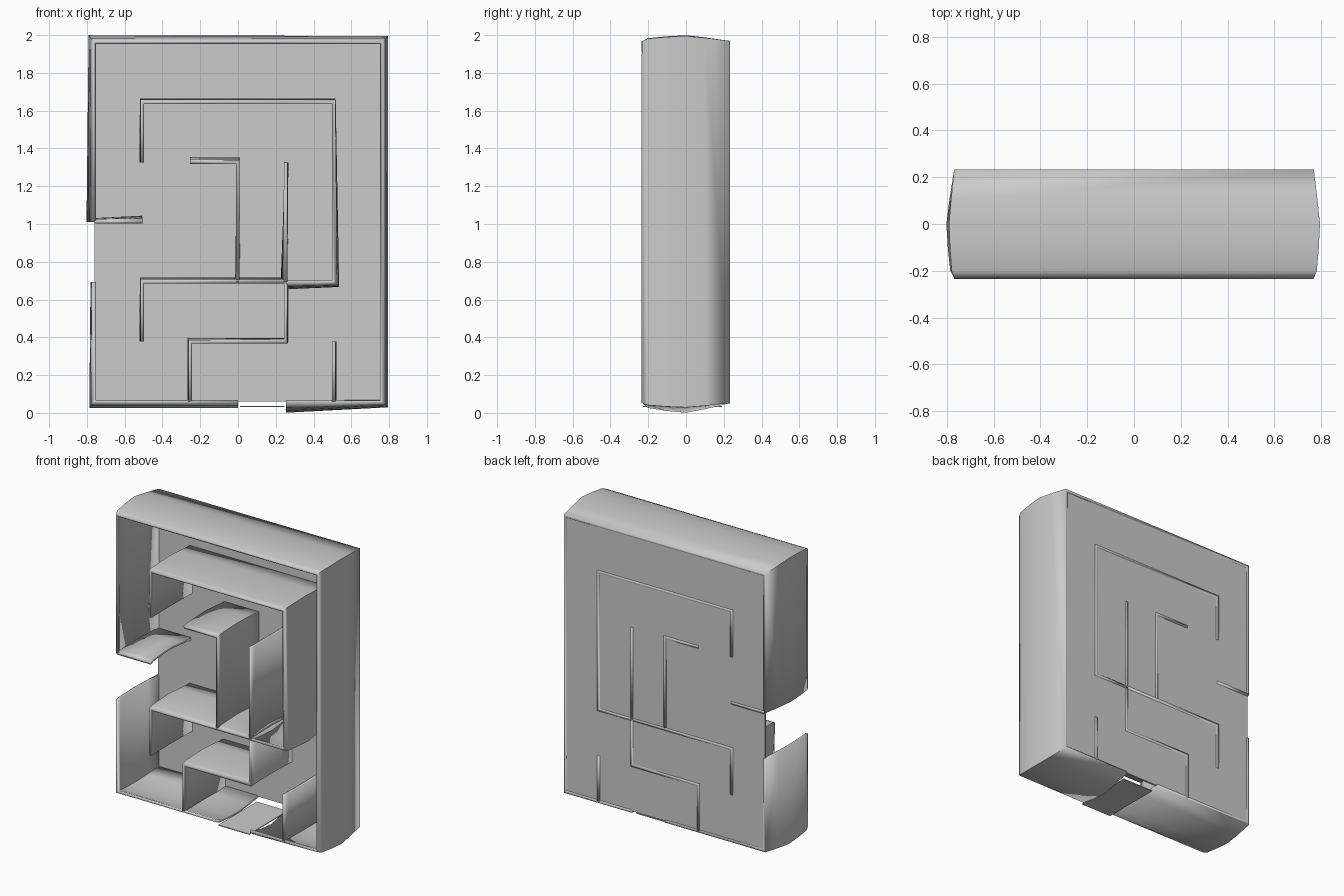
import bpy, bmesh

if "Cube" in bpy.data.objects:
    bpy.data.objects.remove(bpy.data.objects["Cube"])

grey = bpy.data.materials.new("plain grey")
grey.use_nodes = True
colour = (0.6, 0.6, 0.6, 1)
grey.diffuse_color = colour
grey.node_tree.nodes["Principled BSDF"].inputs["Base Color"].default_value = colour

# Cell grid: 6 columns and 6 rows, walls on the grid lines
X = [-0.76 + 0.2533 * i for i in range(7)]
Z = [0.06 + 0.3167 * i for i in range(7)]
# Depth of each wall section and how much of the bow it takes
SECTION = [(-0.228, 0), (-0.198, 0.5), (-0.1, 0.82), (0, 1), (0.1, 0.62), (0.231, 0)]


def finish(obj):
    obj.data.materials.append(grey)
    bpy.ops.object.select_all(action="DESELECT")
    obj.select_set(True)
    bpy.context.view_layer.objects.active = obj
    bpy.ops.object.shade_smooth_by_angle(angle=0.6)


def wall(name, path, thickness=0.018):
    """Bowed sheet along grid points (column, row, bow x, bow z)."""
    bm = bmesh.new()
    rows = [[bm.verts.new((X[c] + bx * k, y, Z[r] + bz * k)) for y, k in SECTION]
            for c, r, bx, bz in path]
    for a, b in zip(rows, rows[1:]):
        for i in range(len(SECTION) - 1):
            bm.faces.new((a[i], a[i + 1], b[i + 1], b[i]))
    bmesh.ops.recalc_face_normals(bm, faces=bm.faces[:])
    mesh = bpy.data.meshes.new(name)
    bm.to_mesh(mesh)
    bm.free()
    obj = bpy.data.objects.new(name, mesh)
    bpy.context.collection.objects.link(obj)
    mod = obj.modifiers.new("thickness", "SOLIDIFY")
    mod.thickness = thickness
    mod.offset = 0
    mod.use_even_offset = True
    finish(obj)


def box(name, x0, x1, y0, y1, z0, z1):
    bpy.ops.mesh.primitive_cube_add(
        size=1, location=((x0 + x1) / 2, (y0 + y1) / 2, (z0 + z1) / 2))
    obj = bpy.context.object
    obj.name = name
    obj.scale = (x1 - x0, y1 - y0, z1 - z0)
    bpy.ops.object.transform_apply(location=False, rotation=False, scale=True)
    finish(obj)


# Back plate and the thin sill in the bottom opening
box("back_plate", X[0], X[6], 0.214, 0.227, Z[0], Z[6])
box("entrance_sill", 0.01, 0.245, -0.228, 0.19, 0.03, 0.036)

# Outer walls, bowed outwards
wall("outer_wall_main", [(0, 3, -0.033, 0), (0, 6, -0.022, 0.03),
                         (6, 6, 0.026, 0.026), (6, 0, 0.024, -0.022),
                         (4, 0, 0, -0.05)])
wall("outer_wall_corner", [(0, 2, -0.012, 0), (0, 0, -0.018, -0.025), (3, 0, 0, -0.025)])

# Inner walls
wall("side_ledge", [(0, 3, 0, 0.012), (1, 3, 0, 0.025)])
wall("inner_loop", [(1, 4, -0.006, 0), (1, 5, -0.004, 0.012), (5, 5, 0.002, 0.012),
                    (5, 2, 0.02, -0.018), (4, 2, 0, -0.03)])
wall("middle_hook", [(2, 4, 0, 0.018), (3, 4, 0.003, 0.016), (3, 2, -0.006, 0)])
wall("middle_post", [(4, 4, 0.006, 0), (4, 2, -0.018, 0)])
wall("lower_shelf", [(1, 1, -0.006, 0), (1, 2, -0.004, 0.014), (4, 2, 0, 0.014)])
wall("lower_step", [(4, 2, 0.004, 0), (4, 1, 0.004, 0.01), (2, 1, -0.006, 0.012),
                    (2, 0, -0.006, 0)])
wall("corner_post", [(5, 1, 0.006, 0), (5, 0, 0.006, 0)])
